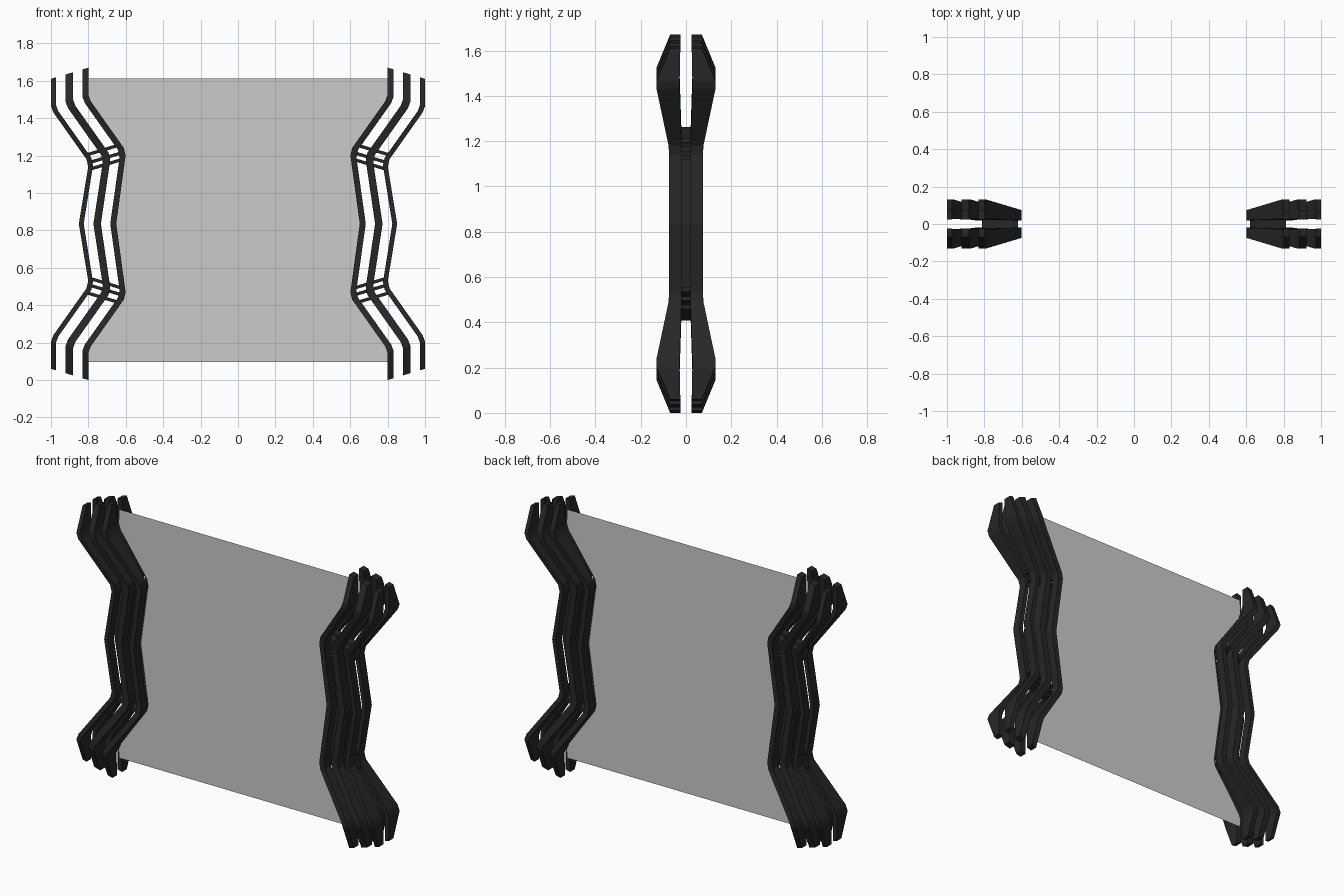
import bpy

if "Cube" in bpy.data.objects:
    bpy.data.objects.remove(bpy.data.objects["Cube"])

MID = 0.835          # mirror height
SHIFT = (0.2, 0.06)  # step from innermost edge to outermost edge

# Half-height path of the innermost edge: x, z, inner y, outer y
PATH = [
    (0.80, 0.000, 0.025, 0.070),
    (0.80, 0.145, 0.028, 0.130),
    (0.787, 0.180, 0.028, 0.130),
    (0.610, 0.430, 0.020, 0.077),
    (0.601, 0.470, 0.020, 0.075),
    (0.651, MID, 0.020, 0.075),
]

dark = bpy.data.materials.new("dark_metal")
dark.diffuse_color = (0.02, 0.02, 0.02, 1)
dark.use_nodes = True
dark.node_tree.nodes["Principled BSDF"].inputs["Base Color"].default_value = dark.diffuse_color


def edge(p, d):
    """Point on the path moved outward by fraction d."""
    z = p[1] + (SHIFT[1] * d if p[1] < MID else 0)
    return p[0] + SHIFT[0] * d, z


def make(name, verts, faces, mat=None, axes=(True, False, False)):
    me = bpy.data.meshes.new(name)
    me.from_pydata(verts, [], faces)
    ob = bpy.data.objects.new(name, me)
    bpy.context.collection.objects.link(ob)
    if mat:
        me.materials.append(mat)
    # vertical mirror is modelled, left/right and front/back use the modifier
    m = ob.modifiers.new("mirror", 'MIRROR')
    m.use_axis = axes
    m.use_mirror_merge = False
    return ob


def full_path(stations):
    """Add the upper half by reflecting about MID."""
    upper = [[(x, y, 2 * MID - z) for x, y, z in ring] for ring in stations[-2::-1]]
    return stations + upper


def loft(name, stations, axes):
    rings = full_path(stations)
    verts = [v for ring in rings for v in ring]
    faces = [(0, 1, 2, 3)]
    for i in range(len(rings) - 1):
        a = 4 * i
        for k in range(4):
            n = (k + 1) % 4
            faces.append((a + n, a + k, a + 4 + k, a + 4 + n))
    e = len(verts) - 4
    faces.append((e + 3, e + 2, e + 1, e))
    return make(name, verts, faces, dark, axes)


def ring(p, d0, d1, y0, y1):
    (xa, za), (xb, zb) = edge(p, d0), edge(p, d1)
    return [(xa, y0, za), (xa, y1, za), (xb, y1, zb), (xb, y0, zb)]


# Three paired rails on each side
for name, d0, d1 in (("inner_rail", 0.0, 0.16), ("middle_rail", 0.41, 0.61),
                     ("outer_rail", 0.87, 1.0)):
    loft(name, [ring(p, d0, d1, p[2], p[3]) for p in PATH], (True, True, False))

# Core joining the middle rails between the knees
loft("core_rail", [ring(p, 0.43, 0.59, -0.022, 0.022) for p in PATH[3:]],
     (True, False, False))

# Slanted struts across the knees
for i, (dx, dz) in enumerate(((0.024, -0.038), (0.0, 0.0), (0.005, 0.038))):
    x, z = 0.604 + dx, 0.45 + dz
    h = 0.009
    for side in (0, 1):
        verts = []
        for d in (0.08, 0.93):
            for y, s in ((-0.022, -h), (0.022, -h), (0.022, h), (-0.022, h)):
                zz = z + SHIFT[1] * d + s
                verts.append((x + SHIFT[0] * d, y, 2 * MID - zz if side else zz))
        faces = [(3, 2, 1, 0), (4, 5, 6, 7), (0, 1, 5, 4), (1, 2, 6, 5),
                 (2, 3, 7, 6), (3, 0, 4, 7)]
        if not side:
            pass
        else:
            faces = [f[::-1] for f in faces]
        make("knee_strut_%d_%s" % (i, "upper" if side else "lower"), verts, faces, dark)

# Thin panel following the inner rails
pts = [(0.803, 0.095)] + [edge(p, 0.03) for p in PATH[1:]]
rows = full_path([[(-x, 0, z), (x, 0, z)] for x, z in pts])
verts = [v for r in rows for v in r]
faces = [(2 * i, 2 * i + 1, 2 * i + 3, 2 * i + 2) for i in range(len(rows) - 1)]
panel = make("field_panel", verts, faces, None)
panel.modifiers.clear()
for i, v in enumerate(panel.data.vertices):
    if v.co.z > 2 * MID - 0.1:
        v.co.z = 1.612
